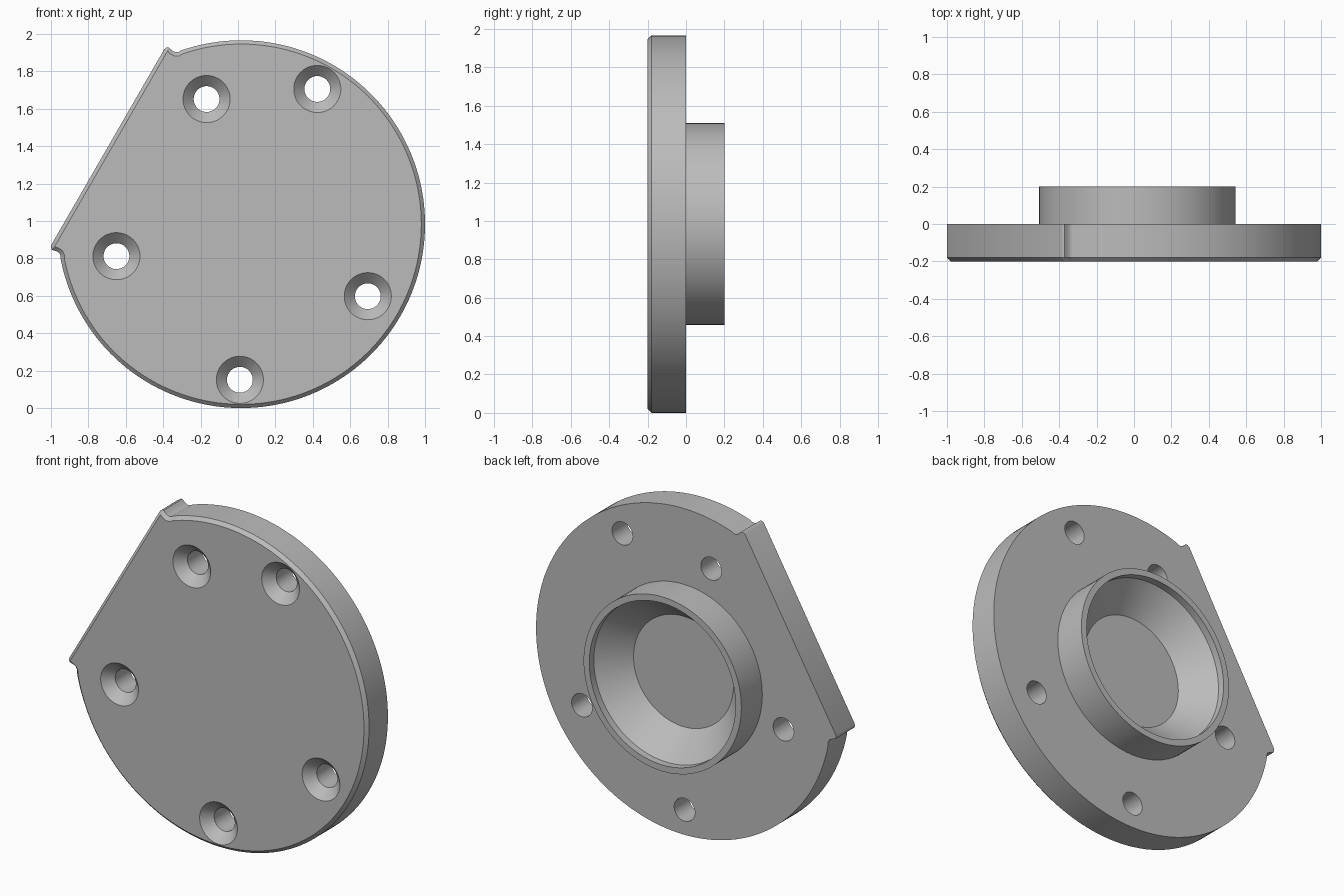
import bpy, bmesh, math
from mathutils import Vector

cube = bpy.data.objects.get("Cube")
if cube:
    bpy.data.objects.remove(cube, do_unlink=True)

CX, CZ, R = 0.017, 0.983, 0.983      # disc centre and radius
FRONT, BACK, BEVEL = -0.2, 0.0, 0.02

metal = bpy.data.materials.new("plain_grey")
metal.use_nodes = True
grey = (0.5, 0.5, 0.5, 1)
metal.diffuse_color = grey
metal.node_tree.nodes["Principled BSDF"].inputs["Base Color"].default_value = grey


def make_object(name, rings, closed=False):
    """Skin equal-length rings of points; cap the ends or join last to first."""
    bm = bmesh.new()
    loops = [[bm.verts.new(p) for p in ring] for ring in rings]
    pairs = list(zip(loops, loops[1:]))
    if closed:
        pairs.append((loops[-1], loops[0]))
    else:
        bm.faces.new(loops[0])
        bm.faces.new(loops[-1])
    for a, b in pairs:
        for i in range(len(a)):
            j = (i + 1) % len(a)
            bm.faces.new((a[i], a[j], b[j], b[i]))
    bmesh.ops.recalc_face_normals(bm, faces=bm.faces)
    mesh = bpy.data.meshes.new(name)
    bm.to_mesh(mesh)
    bm.free()
    mesh.materials.append(metal)
    obj = bpy.data.objects.new(name, mesh)
    bpy.context.collection.objects.link(obj)
    return obj


def lathe(name, profile, x, z, sides, closed=False):
    """Turn (radius, y) points about an axis along y."""
    turns = [math.tau * i / sides for i in range(sides)]
    rings = [[(x + r * math.cos(a), y, z + r * math.sin(a)) for a in turns]
             for r, y in profile]
    return make_object(name, rings, closed)


def activate(obj):
    bpy.ops.object.select_all(action='DESELECT')
    obj.select_set(True)
    bpy.context.view_layer.objects.active = obj


def inset(points, d):
    """Move a closed counter-clockwise outline inwards by d."""
    result = []
    for i, p in enumerate(points):
        e1 = (p - points[i - 1]).normalized()
        e2 = (points[(i + 1) % len(points)] - p).normalized()
        n1, n2 = Vector((-e1.y, e1.x)), Vector((-e2.y, e2.x))
        result.append(p + (n1 + n2) * d / (1 + n1.dot(n2)))
    return result


# Plate outline: flat side along local u, small ears, then the long arc
ear = [(0.824, 0.605), (0.818, 0.618), (0.808, 0.625), (0.795, 0.622),
       (0.782, 0.619), (0.765, 0.620), (0.752, 0.628)]
start, steps = math.radians(41), 140
sweep = math.tau - 2 * start
arc = [(R * math.cos(start + sweep * i / steps), R * math.sin(start + sweep * i / steps))
       for i in range(steps + 1)]
local = [Vector(p) for p in ear + arc + [(u, -v) for u, v in reversed(ear)]]


def place(points, y):
    c, s = math.cos(math.radians(150)), math.sin(math.radians(150))
    return [(CX + c * p.x + s * p.y, y, CZ + s * p.x - c * p.y) for p in points]


plate = make_object("plate", [place(inset(local, BEVEL), FRONT),
                              place(local, FRONT + BEVEL),
                              place(local, BACK)])

# Countersunk screw holes
holes = [(-0.168, 1.652), (0.424, 1.706), (-0.65, 0.812), (0.694, 0.598), (0.01, 0.151)]
sink, bore = 0.126, 0.069
for x, z in holes:
    cutter = lathe("hole_cutter", [(sink + 0.02, FRONT - 0.02), (bore, FRONT + sink - bore),
                                   (bore, BACK + 0.05)], x, z, 48)
    cutter.hide_render = True
    activate(plate)
    cut = plate.modifiers.new("hole", 'BOOLEAN')
    cut.operation, cut.solver, cut.object = 'DIFFERENCE', 'EXACT', cutter
    bpy.ops.object.modifier_apply(modifier=cut.name)
    bpy.data.objects.remove(cutter, do_unlink=True)

# Raised collar on the back with a tapered recess
collar = lathe("collar", [(0.526, BACK - 0.01), (0.526, 0.2), (0.488, 0.2), (0.488, 0.157),
                          (0.333, BACK), (0.333, BACK - 0.01)], CX, CZ, 96, closed=True)

for part in (plate, collar):
    activate(part)
    bpy.ops.object.shade_smooth_by_angle(angle=math.radians(30))
